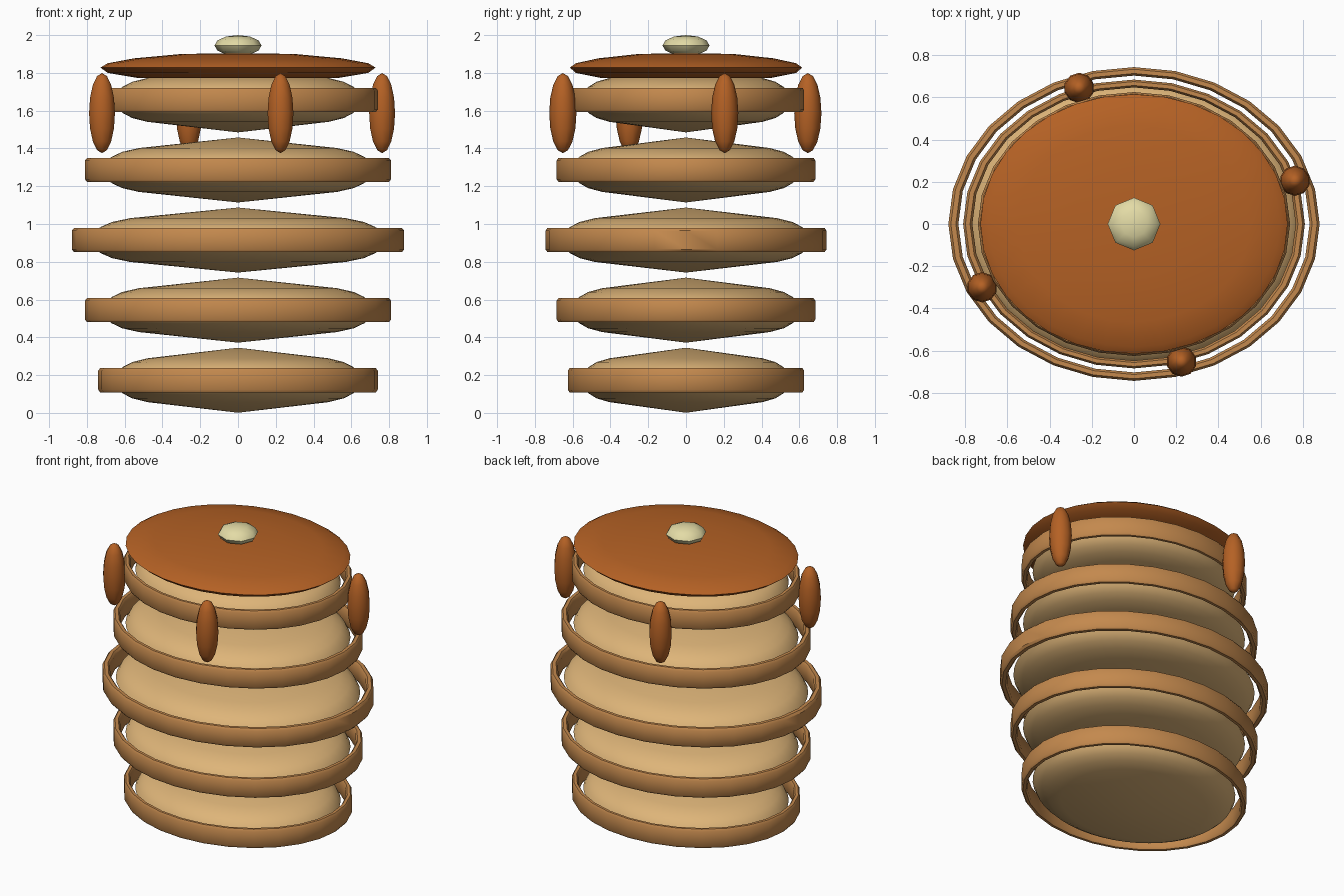
import bpy
import bmesh
import math

cube = bpy.data.objects.get("Cube")
if cube:
    bpy.data.objects.remove(cube, do_unlink=True)

DEPTH = 0.845  # the stack is oval: depth relative to width


def make_material(name, rgb):
    mat = bpy.data.materials.new(name)
    mat.use_nodes = True
    colour = (*rgb, 1.0)
    mat.diffuse_color = colour
    for node in mat.node_tree.nodes:
        if node.type == 'BSDF_PRINCIPLED':
            node.inputs["Base Color"].default_value = colour
    return mat


batter = make_material("pale batter", (0.73, 0.46, 0.19))
crust = make_material("browned crust", (0.55, 0.25, 0.075))
syrup = make_material("amber syrup", (0.46, 0.12, 0.018))
butter = make_material("butter", (0.77, 0.71, 0.38))


def finish(obj, mat, angle=40):
    obj.data.materials.append(mat)
    bpy.ops.object.select_all(action='DESELECT')
    obj.select_set(True)
    bpy.context.view_layer.objects.active = obj
    bpy.ops.object.shade_smooth_by_angle(angle=math.radians(angle))


def lathe(name, profile, sides, mat, z=0.0, width=1.0, closed=False):
    """Spin a (radius, height) profile into an oval solid around z."""
    bm = bmesh.new()
    verts = [bm.verts.new((r * width, 0, h + z)) for r, h in profile]
    pairs = list(zip(verts, verts[1:]))
    if closed:
        pairs.append((verts[-1], verts[0]))
    edges = [bm.edges.new(p) for p in pairs]
    bmesh.ops.spin(bm, geom=verts + edges, cent=(0, 0, 0), axis=(0, 0, 1),
                   angle=math.tau, steps=sides, use_duplicate=False)
    bmesh.ops.remove_doubles(bm, verts=bm.verts[:], dist=0.0005)
    bmesh.ops.scale(bm, vec=(1, DEPTH, 1), verts=bm.verts[:])
    bmesh.ops.recalc_face_normals(bm, faces=bm.faces[:])
    mesh = bpy.data.meshes.new(name)
    bm.to_mesh(mesh)
    bm.free()
    obj = bpy.data.objects.new(name, mesh)
    bpy.context.collection.objects.link(obj)
    finish(obj, mat)
    return obj


def ellipsoid(name, centre, size, segments, rings, mat):
    bpy.ops.mesh.primitive_uv_sphere_add(segments=segments, ring_count=rings,
                                         radius=1, location=centre)
    obj = bpy.context.object
    obj.name = name
    obj.scale = size
    bpy.ops.object.transform_apply(location=False, rotation=False, scale=True)
    finish(obj, mat, 50)


# Pancakes: a lens-shaped body inside a loose browned band
upper = [(0, 0.172), (0.48, 0.116), (0.56, 0.096), (0.61, 0.07), (0.645, 0.04)]
lens = upper + [(0.665, 0)] + [(r, -h) for r, h in reversed(upper)]
half_band = [(0.70, 0.05), (0.71, 0.064), (0.73, 0.064), (0.74, 0.05)]
band = half_band + [(r, -h) for r, h in reversed(half_band)]

for i, radius in enumerate([0.74, 0.81, 0.88, 0.81, 0.74]):
    z = 0.173 + 0.371 * i
    width = radius / 0.74
    lathe(f"pancake_body_{i + 1}", lens, 48, batter, z, width)
    lathe(f"pancake_edge_{i + 1}", band, 28, crust, z, width, closed=True)

# Syrup pool lying on the top pancake
pool = [(0, 0.072), (0.30, 0.067), (0.55, 0.044), (0.69, 0.018), (0.728, -0.005),
        (0.69, -0.033), (0.53, -0.06), (0, -0.075)]
lathe("syrup_pool", pool, 32, syrup, 1.833)

# Syrup drips hanging around the sides
drips = {"right_front": (-0.72, -0.30), "front": (0.225, -0.652),
         "left": (0.763, 0.205), "back": (-0.26, 0.645)}
for side, (x, y) in drips.items():
    ellipsoid(f"syrup_drip_{side}", (x, y, 1.587), (0.072, 0.072, 0.212), 10, 8, syrup)

# Butter pat
ellipsoid("butter_pat", (0, 0, 1.945), (0.125, 0.125, 0.055), 8, 6, butter)
